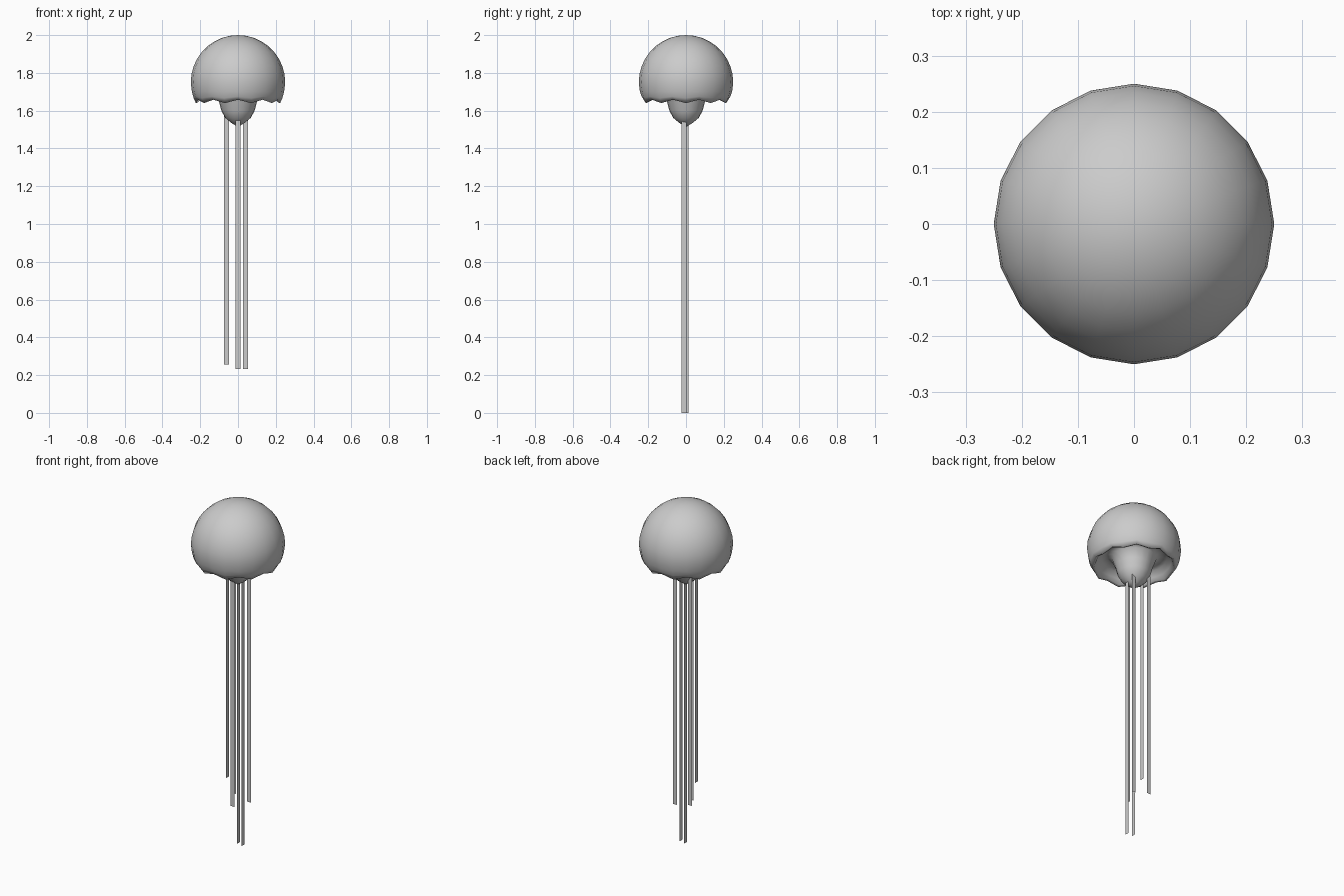
import bpy
import bmesh
import math

if "Cube" in bpy.data.objects:
    bpy.data.objects.remove(bpy.data.objects["Cube"])

SEG = 20


def finish(name, bm, smooth):
    mesh = bpy.data.meshes.new(name)
    bm.to_mesh(mesh)
    bm.free()
    obj = bpy.data.objects.new(name, mesh)
    bpy.context.collection.objects.link(obj)
    for p in mesh.polygons:
        p.use_smooth = smooth
    return obj


def lathe(name, profile):
    """Revolve (radius, z, scallop lift) points; radius 0 becomes a pole."""
    bm = bmesh.new()
    rings = []
    for r, z, lift in profile:
        if r == 0:
            rings.append([bm.verts.new((0, 0, z))] * SEG)
            continue
        ring = []
        for i in range(SEG):
            a = 2 * math.pi * i / SEG
            dz = lift * (i % 2)
            ring.append(bm.verts.new((r * math.cos(a), r * math.sin(a), z + dz)))
        rings.append(ring)
    for lower, upper in zip(rings[1:], rings):
        for i in range(SEG):
            j = (i + 1) % SEG
            corners = dict.fromkeys((upper[i], lower[i], lower[j], upper[j]))
            bm.faces.new(list(corners))
    bmesh.ops.recalc_face_normals(bm, faces=bm.faces)
    return finish(name, bm, True)


# Bell: round dome, scalloped rim, hollow underside running into the central mouth cone
dome = [(0.25 * math.sin(math.radians(t)), 1.75 + 0.25 * math.cos(math.radians(t)), 0)
        for t in range(0, 91, 10)]
rim = [(0.244, 1.70, 0), (0.235, 1.667, 0.008), (0.223, 1.64, 0.018), (0.21, 1.645, 0.016)]
underside = [(0.198, 1.672, 0.005), (0.175, 1.70, 0), (0.145, 1.712, 0), (0.12, 1.695, 0)]
cone = [(0.1, 1.645, 0), (0.088, 1.60, 0), (0.068, 1.562, 0), (0.035, 1.535, 0), (0, 1.513, 0)]
lathe("bell", dome + rim + underside + cone)


def ribbon(name, x, y, bottom, top, along_x):
    """Flat vertical strip, its width along x or along y."""
    h = 0.0133
    dx, dy = (h, 0) if along_x else (0, h)
    bm = bmesh.new()
    bm.faces.new([bm.verts.new(c) for c in (
        (x - dx, y - dy, bottom), (x + dx, y + dy, bottom),
        (x + dx, y + dy, top), (x - dx, y - dy, top))])
    return finish(name, bm, False)


# Trailing tentacles: three facing front, three facing sideways
tentacles = [
    (-0.06, 0.05, 0.255, 1.59, True),
    (0.0, -0.05, 0.232, 1.565, True),
    (0.04, 0.045, 0.232, 1.565, True),
    (-0.063, -0.008, 0.37, 1.58, False),
    (0.003, 0.0, 0.0, 1.555, False),
    (0.039, -0.011, 0.0, 1.555, False),
]
for n, t in enumerate(tentacles, 1):
    ribbon(f"tentacle_{n}", *t)
